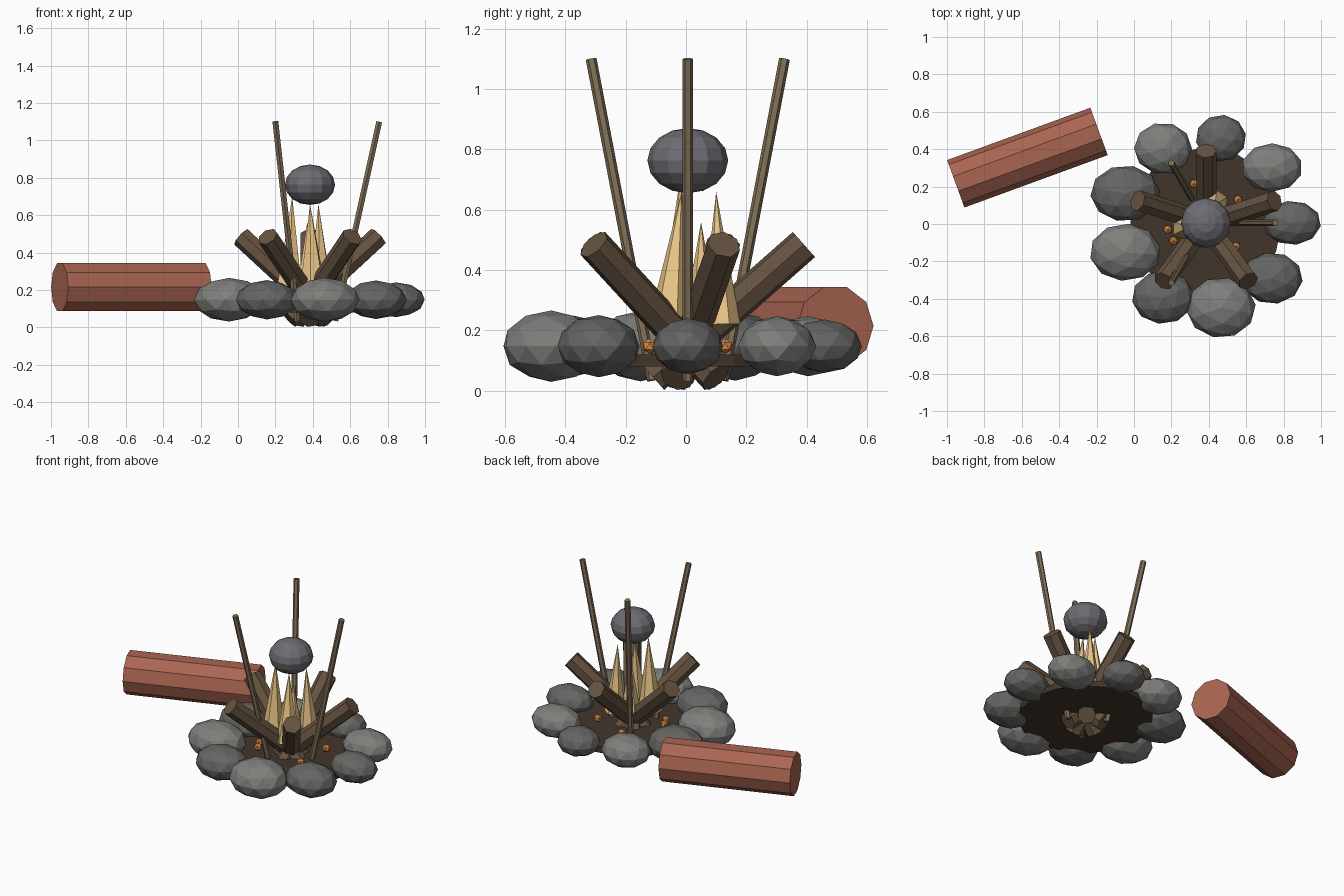
import bpy, bmesh, math, random
from mathutils import Vector, Matrix

if "Cube" in bpy.data.objects:
    bpy.data.objects.remove(bpy.data.objects["Cube"])

random.seed(4)
C = Vector((0.385, 0.006, 0))  # centre of the fire


def mat(name, *rgb):
    m = bpy.data.materials.new(name)
    m.diffuse_color = (*rgb, 1)
    m.use_nodes = True
    m.node_tree.nodes["Principled BSDF"].inputs["Base Color"].default_value = m.diffuse_color
    return m


DARK = mat("dark_stone", 0.13, 0.13, 0.125)
LIGHT = mat("light_stone", 0.21, 0.21, 0.20)
ASH = mat("ash", 0.055, 0.036, 0.024)
WOOD = mat("wood", 0.13, 0.085, 0.052)
STICK = mat("stick", 0.22, 0.16, 0.095)
FLAME = mat("flame", 0.85, 0.58, 0.25)
EMBER = mat("ember", 0.75, 0.27, 0.06)
IRON = mat("iron", 0.15, 0.15, 0.17)
SEAT = mat("seat_wood", 0.40, 0.13, 0.085)


def finish(name, bm, material):
    me = bpy.data.meshes.new(name)
    bm.to_mesh(me)
    bm.free()
    me.materials.append(material)
    ob = bpy.data.objects.new(name, me)
    bpy.context.collection.objects.link(ob)
    return ob


def rod(name, a, b, r1, r2, sides, material):
    """Cylinder or cone from a to b, with one corner pointing sideways."""
    a, b = Vector(a), Vector(b)
    z = (b - a).normalized()
    y = z.cross(Vector((0, 0, 1)))
    y = y.normalized() if y.length > 1e-4 else Vector((0, 1, 0))
    x = y.cross(z)
    m = Matrix((x, y, z)).transposed().to_4x4()
    m.translation = (a + b) / 2
    bm = bmesh.new()
    bmesh.ops.create_cone(bm, cap_ends=True, segments=sides, radius1=r1,
                          radius2=r2, depth=(b - a).length, matrix=m)
    return finish(name, bm, material)


def ball(name, centre, size, material, sub=2, turn=0.0):
    bm = bmesh.new()
    bmesh.ops.create_icosphere(bm, subdivisions=sub, radius=1)
    bm.transform(Matrix.Translation(centre) @ Matrix.Diagonal((*size, 1))
                 @ Matrix.Rotation(turn, 4, 'Z'))
    return finish(name, bm, material)


def polar(angle, r, z):
    t = math.radians(angle)
    return C + Vector((r * math.cos(t), r * math.sin(t), z))


# Ring of stones: half sizes, going round in 40 degree steps
sizes = [(.155, .118), (.163, .13), (.135, .125), (.155, .138), (.186, .15),
         (.19, .153), (.167, .142), (.186, .162), (.165, .138)]
for i, (sx, sy) in enumerate(sizes):
    ball(f"stone_{i + 1}", polar(40 * i, 0.46, 0.148),
         (sx, sy, 0.34 * (sx + sy)), LIGHT if i % 2 else DARK,
         turn=random.uniform(0, 6))

# Ash bed
rod("ash_bed", C + Vector((0, 0, .08)), C + Vector((0, 0, .12)), .405, .405, 16, ASH)

# Crossed firewood
for i in range(5):
    a = 18 + 72 * i
    rod(f"firewood_{i + 1}", polar(a, -.115, .045), polar(a, .385, .485),
        .057, .057, 7, WOOD)

# Three pot sticks
for i in range(3):
    rod(f"pot_stick_{i + 1}", polar(120 * i, .135, .035),
        polar(120 * i, .37, 1.10), .018, .018, 6, STICK)

# Flames
for i, (base, tip, r) in enumerate([
        ((.275, -.02, .22), (.29, -.02, .70), .075),
        ((.44, .115, .22), (.43, .10, .66), .065),
        ((.37, .05, .22), (.37, .05, .56), .06),
        ((.40, -.055, .22), (.385, -.015, .66), .07)]):
    rod(f"flame_{i + 1}", base, tip, r, 0, 6, FLAME)

# Embers
for i, (x, y) in enumerate([(.32, .215), (.555, .13), (.18, -.03),
                            (.21, -.09), (.545, -.12)]):
    ball(f"ember_{i + 1}", (x, y, .148), (.026, .026, .026), EMBER, sub=1)

# Hanging pot
bm = bmesh.new()
bmesh.ops.create_uvsphere(bm, u_segments=12, v_segments=8, radius=1)
bm.transform(Matrix.Translation(C + Vector((0, 0, .763)))
             @ Matrix.Diagonal((.134, .134, .108, 1)))
finish("pot", bm, IRON)

# Seat log lying beside the fire
rod("seat_log", (-.953, .215, .215), (-.187, .495, .215), .135, .135, 10, SEAT)
